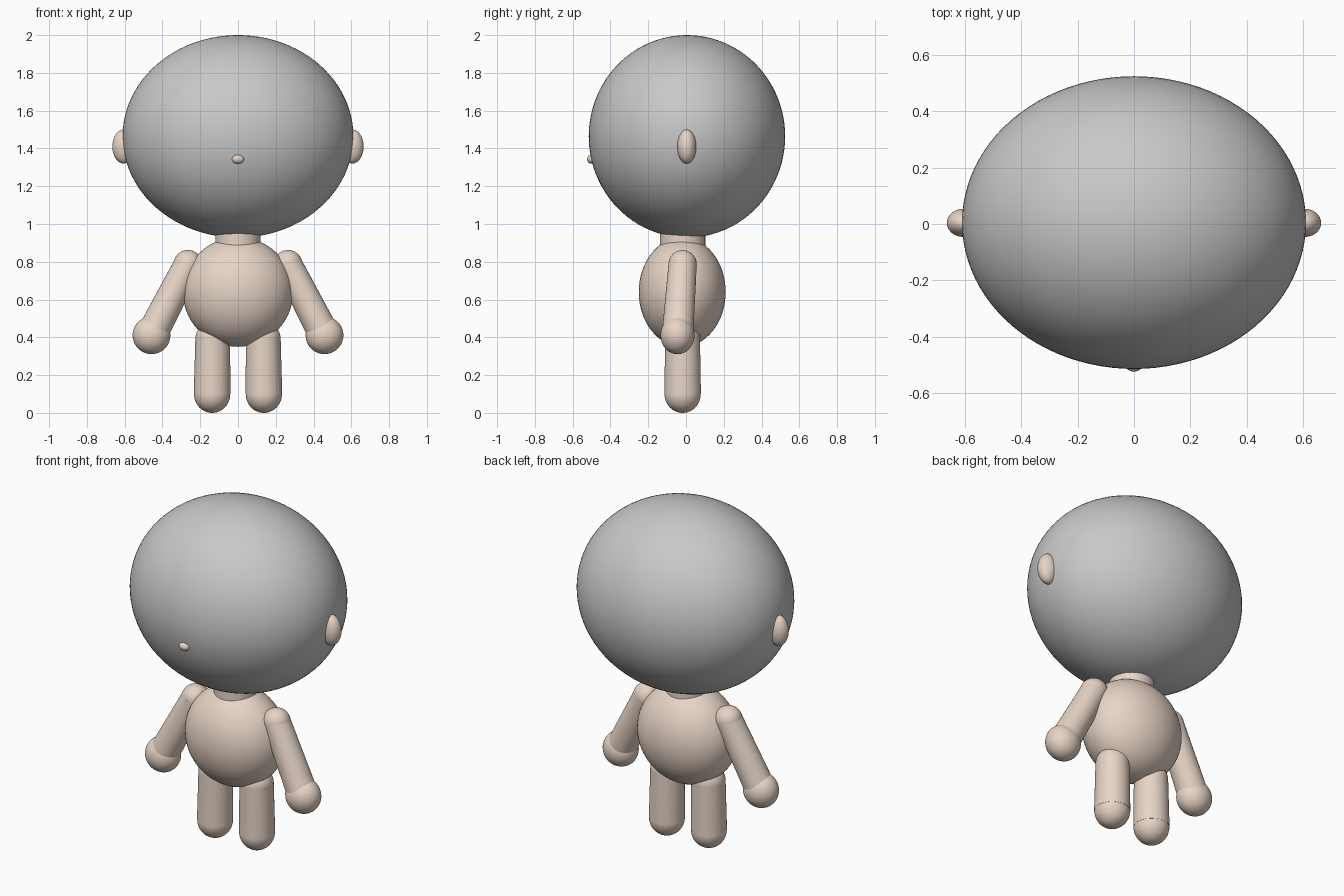
import bpy
from mathutils import Vector

cube = bpy.data.objects.get("Cube")
if cube:
    bpy.data.objects.remove(cube, do_unlink=True)


def material(name, rgb):
    m = bpy.data.materials.new(name)
    m.use_nodes = True
    m.diffuse_color = (*rgb, 1)
    m.node_tree.nodes["Principled BSDF"].inputs["Base Color"].default_value = (*rgb, 1)
    return m


GREY = material("grey", (0.58, 0.58, 0.58))
SKIN = material("skin", (0.80, 0.66, 0.565))


def finish(name, mat):
    ob = bpy.context.object
    ob.name = name
    ob.data.materials.append(mat)
    bpy.ops.object.transform_apply(location=False, rotation=False, scale=True)
    bpy.ops.object.shade_smooth_by_angle()
    return ob


def ball(name, centre, radii, mat=SKIN, segments=48):
    bpy.ops.mesh.primitive_uv_sphere_add(segments=segments, ring_count=segments // 2,
                                         location=centre)
    bpy.context.object.scale = radii
    return finish(name, mat)


def limb(name, start, end, r_start, r_end, mat=SKIN):
    """Tapered cylinder running from start to end."""
    a, b = Vector(start), Vector(end)
    bpy.ops.mesh.primitive_cone_add(vertices=48, radius1=r_start, radius2=r_end,
                                    depth=(b - a).length, location=(a + b) / 2)
    bpy.context.object.rotation_euler = (b - a).to_track_quat("Z", "Y").to_euler()
    return finish(name, mat)


# Head, nose, neck and body
ball("head", (0, 0.005, 1.464), (0.611, 0.52, 0.536), GREY, 96)
ball("nose", (0, -0.5, 1.343), (0.032, 0.024, 0.024))
limb("neck", (0, -0.018, 0.8), (0, -0.018, 1.05), 0.12, 0.12)
ball("body", (0, -0.02, 0.64), (0.292, 0.23, 0.29), segments=64)

# Paired parts
for side, s in (("left", 1), ("right", -1)):
    ball(side + "_ear", (s * 0.605, 0.004, 1.41), (0.06, 0.05, 0.09))

    shoulder, hand = (s * 0.265, -0.018, 0.785), (s * 0.458, -0.045, 0.411)
    ball(side + "_shoulder", shoulder, (0.077, 0.075, 0.077))
    limb(side + "_arm", shoulder, hand, 0.075, 0.083)
    ball(side + "_hand", hand, (0.1, 0.09, 0.1))

    hip, foot = (s * 0.134, -0.018, 0.39), (s * 0.137, -0.018, 0.1)
    ball(side + "_hip", hip, (0.092, 0.092, 0.092))
    limb(side + "_leg", foot, hip, 0.097, 0.092)
    ball(side + "_foot", foot, (0.096, 0.096, 0.1))
